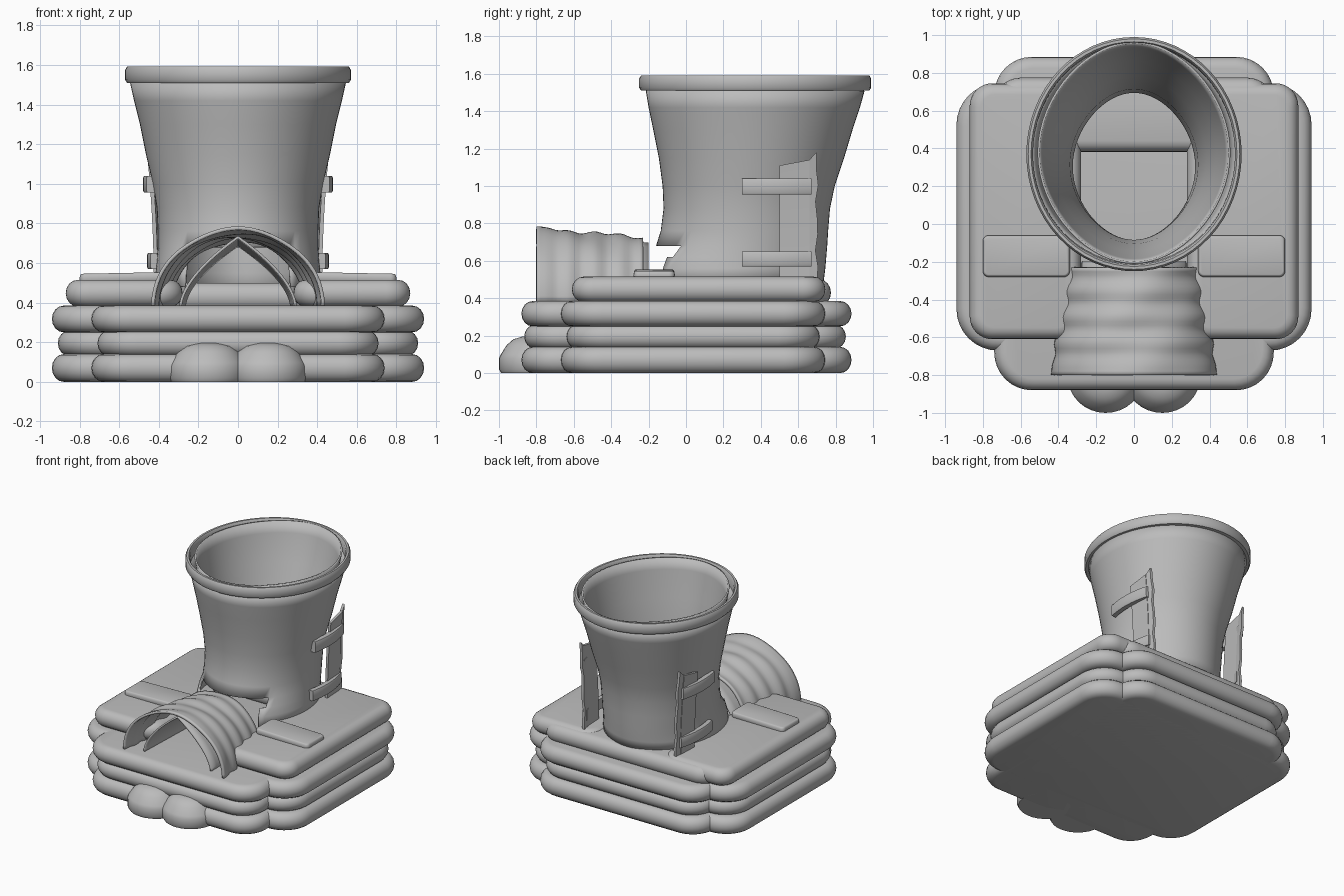
import bpy, bmesh, math
from math import sin, cos, pi

old = bpy.data.objects.get("Cube")
if old:
    bpy.data.objects.remove(old, do_unlink=True)

grey = bpy.data.materials.new("plain grey")
grey.use_nodes = True
grey.diffuse_color = (0.5, 0.5, 0.5, 1)
grey.node_tree.nodes["Principled BSDF"].inputs["Base Color"].default_value = (0.5, 0.5, 0.5, 1)


def loft(name, rows, closed=True, caps=True, thickness=0, cut=None, angle=45):
    """Skin a list of equal-length rows of points; cut removes faces by a rule."""
    bm = bmesh.new()
    grid = [[bm.verts.new(p) for p in row] for row in rows]
    n = len(rows[0])
    for a, b in zip(grid, grid[1:]):
        for i in range(n if closed else n - 1):
            j = (i + 1) % n
            bm.faces.new((a[i], a[j], b[j], b[i]))
    if closed and caps:
        bm.faces.new(grid[0][::-1])
        bm.faces.new(grid[-1])
    if cut:
        gone = [f for f in bm.faces if cut(f.calc_center_median())]
        bmesh.ops.delete(bm, geom=gone, context='FACES')
    bmesh.ops.recalc_face_normals(bm, faces=bm.faces[:])
    mesh = bpy.data.meshes.new(name)
    bm.to_mesh(mesh)
    bm.free()
    mesh.materials.append(grey)
    ob = bpy.data.objects.new(name, mesh)
    bpy.context.collection.objects.link(ob)
    if thickness:
        mod = ob.modifiers.new("thickness", 'SOLIDIFY')
        mod.thickness = thickness
        mod.offset = 0
    bpy.ops.object.select_all(action='DESELECT')
    ob.select_set(True)
    bpy.context.view_layer.objects.active = ob
    bpy.ops.object.shade_smooth_by_angle(angle=math.radians(angle))
    return ob


def cushion(name, x0, x1, y0, y1, z0, z1, corner, edge, tilt=0):
    """Rounded rectangular slab with a swollen, rounded edge."""
    cx, cy, hx, hy = (x0 + x1) / 2, (y0 + y1) / 2, (x1 - x0) / 2, (y1 - y0) / 2
    h = (z1 - z0) / 2
    rows = []
    for k in range(9):
        t = -pi / 2 + pi * k / 8
        inset = edge * (1 - cos(t))
        r = corner - inset * 0.8
        row = []
        for q, (sx, sy) in enumerate(((1, 1), (-1, 1), (-1, -1), (1, -1))):
            for i in range(9):
                a = (q + i / 8) * pi / 2
                x = sx * (hx - inset - r) + r * cos(a)
                y = sy * (hy - inset - r) + r * sin(a)
                row.append((cx + x, cy + y, z0 + h + h * sin(t) + tilt * x))
        rows.append(row)
    return loft(name, rows)


def oval(z, hx, y0, y1, n=64, pinch=0.0):
    cy, hy = (y0 + y1) / 2, (y1 - y0) / 2
    return [(hx * cos(a) * (1 - pinch * abs(sin(a)) ** 2), cy + hy * sin(a), z)
            for a in (2 * pi * i / n for i in range(n))]


# Three stacked base tubes, each a wide body crossed by a long body
for label, z0, z1, inset in (("lower", 0, 0.14, 0), ("middle", 0.13, 0.26, 0.03),
                             ("upper", 0.25, 0.385, 0)):
    cushion(label + "_tube_sides", -0.94 + inset, 0.94 - inset, -0.67 + inset,
            0.745 - inset, z0, z1, 0.22, 0.06)
    cushion(label + "_tube_ends", -0.74 + inset, 0.74 - inset, -0.88 + inset / 2,
            0.885 - inset, z0, z1, 0.2, 0.06)

# U-shaped upper seat with an open entrance, and two patches
cushion("back_seat", -0.74, 0.74, 0.38, 0.775, 0.36, 0.5, 0.14, 0.06)
for label, s in (("left", 1), ("right", -1)):
    xs = sorted((s * 0.28, s * 0.87))
    cushion(label + "_seat", *xs, -0.61, 0.745, 0.38, 0.515, 0.12, 0.06)
    xs = sorted((s * 0.34, s * 0.8))
    cushion(label + "_patch", *xs, -0.28, -0.06, 0.5, 0.55, 0.03, 0.012, -s * 0.02)

# Scalloped front step
for label, s in (("left", 1), ("right", -1)):
    rows = []
    for z, r in ((0, 0.94), (0.02, 1), (0.08, 1), (0.1, 0.95), (0.15, 0.78),
                 (0.18, 0.6), (0.195, 0.35), (0.195, 0.05)):
        rows.append([(s * 0.15 + x * r, -0.81 + y * r, zz)
                     for x, y, zz in oval(z, 0.2, -0.19, 0.19, 32)])
    loft(label + "_step", rows)

# Funnel: outer wall with rolled rim, and a separate inner lining
entrance = lambda c: c.y < 0.1 and c.z < 0.68 and abs(c.x) < 0.27
outer = [(0.48, 0.42, -0.24, 0.73), (0.56, 0.41, -0.23, 0.74), (0.62, 0.405, -0.205, 0.745),
         (0.68, 0.4, -0.155, 0.75), (0.76, 0.4, -0.13, 0.755), (0.88, 0.405, -0.115, 0.765),
         (1.0, 0.425, -0.12, 0.79), (1.15, 0.46, -0.14, 0.84), (1.3, 0.49, -0.17, 0.885),
         (1.42, 0.52, -0.195, 0.925), (1.51, 0.54, -0.21, 0.95)]
loft("funnel_wall", [oval(*r) for r in outer], caps=False, thickness=0.01, cut=entrance)
rim = [(1.51, 0.535, -0.21, 0.95), (1.51, 0.56, -0.24, 0.98), (1.525, 0.57, -0.25, 0.99),
       (1.575, 0.57, -0.25, 0.99), (1.592, 0.56, -0.24, 0.98), (1.592, 0.545, -0.225, 0.965),
       (1.575, 0.535, -0.215, 0.955), (1.51, 0.535, -0.21, 0.95)]
loft("funnel_rim", [oval(*r) for r in rim], caps=False)
inner = [(0.4, 0.34, -0.1, 0.7), (0.55, 0.33, -0.1, 0.7), (0.7, 0.33, -0.09, 0.7),
         (0.9, 0.345, -0.09, 0.72), (1.1, 0.39, -0.11, 0.79), (1.3, 0.44, -0.15, 0.87),
         (1.5, 0.49, -0.19, 0.94), (1.585, 0.505, -0.205, 0.96)]
loft("funnel_lining", [oval(*r, pinch=0.1) for r in inner], caps=False,
     thickness=0.012, cut=entrance)

# Rippled entrance canopy
rows = []
for k in range(29):
    u = k / 28
    y = -0.8 + 0.57 * u
    wave = 0.009 * sin(u * 26) * min(1, 4 * u)
    a, b = 0.43 - 0.085 * u + wave, 0.39 - 0.055 * u + wave * 0.7
    rows.append([(a * cos(t), y, 0.38 + b * sin(t) + 0.006 * sin(5 * t + 9 * u) * sin(t))
                 for t in (pi * i / 40 for i in range(41))])
loft("entrance_canopy", rows, closed=False, thickness=0.018)

# Pointed curtain lining inside the canopy
rows = []
for k in range(9):
    u = k / 8
    y = -0.75 + 0.55 * u
    row = []
    for i in range(33):
        v = 1 - abs(i - 16) / 16
        side = 1 if i < 16 else -1
        row.append((side * (0.29 - 0.02 * u) * (1 - v ** 1.7), y, 0.38 + (0.35 - 0.04 * u) * v))
    rows.append(row)
loft("entrance_curtain", rows, closed=False, thickness=0.014)

# Side window flaps held by two straps
for label, s in (("left", 1), ("right", -1)):
    flaps = (("flap", 0.5, 0.66, 1.11, 1.14, 0.405), ("torn_flap_edge", 0.65, 0.7, 1.13, 1.18, 0.395))
    for part, y0, y1, top0, top1, x in flaps:
        rows = []
        for k in range(9):
            v = k / 8
            lean = x + 0.03 * v * v
            fray = 0.008 * sin(k * 2.3) if part != "flap" else 0
            section = ((lean, y0), (lean + 0.02, y0), (lean + 0.012, y1 + fray), (lean - 0.008, y1 + fray))
            rows.append([(s * px, py, 0.48 + v * ((top0 if py == y0 else top1) - 0.48))
                         for px, py in section])
        loft(f"{label}_{part}", rows)
    for part, x, z0, z1 in (("lower_strap", 0.46, 0.57, 0.65), ("upper_strap", 0.48, 0.955, 1.04)):
        rows = []
        for k in range(9):
            y = 0.3 + 0.37 * k / 8
            bow = x - 0.7 * (y - 0.46) ** 2
            rows.append([(s * (bow - dx), y, z)
                         for dx, z in ((0.04, z0), (0.005, z0), (0, z0 + 0.01),
                                       (0, z1 - 0.01), (0.005, z1), (0.04, z1))])
        loft(f"{label}_{part}", rows)
